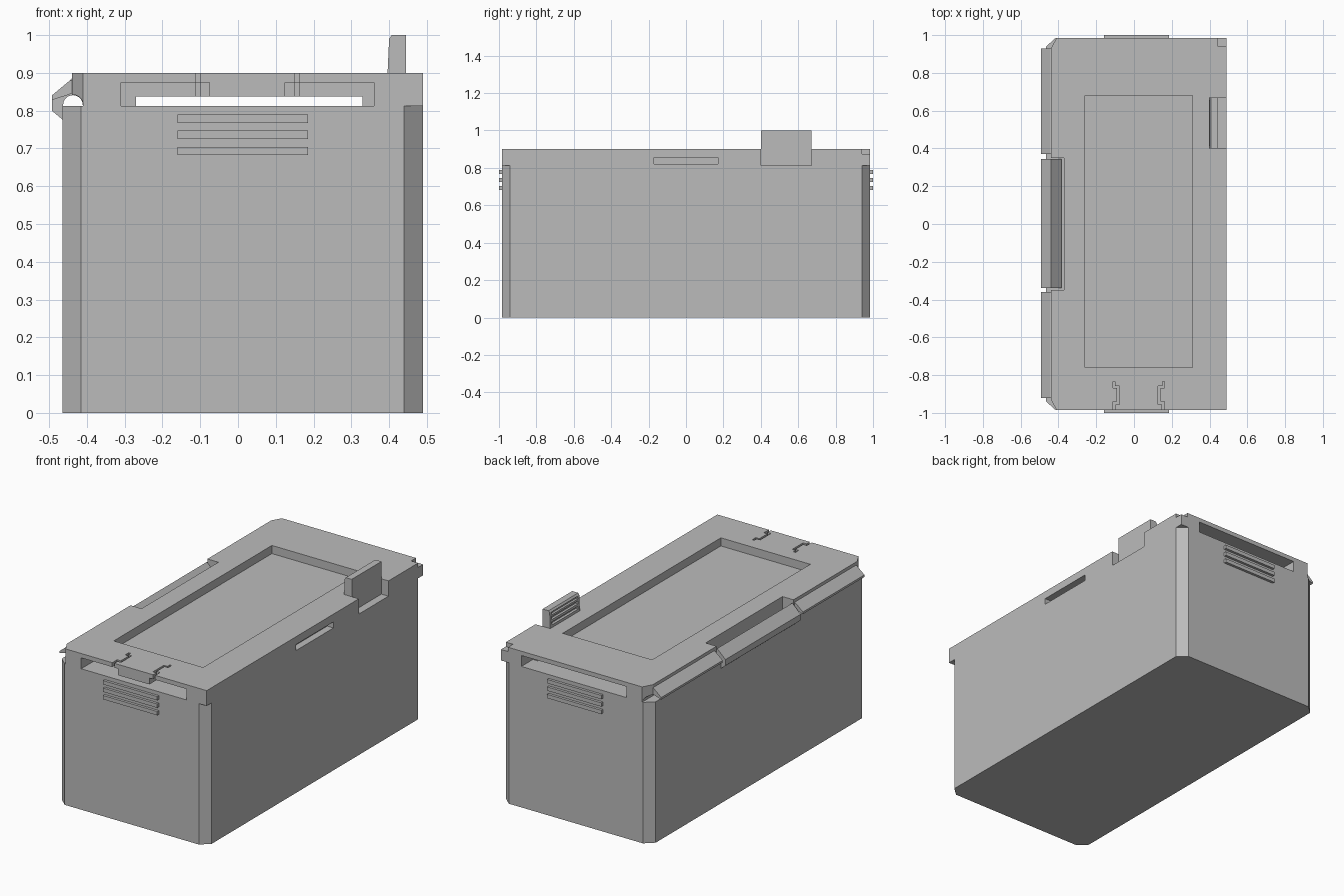
import bpy, bmesh, math
from mathutils import Vector

if "Cube" in bpy.data.objects:
    bpy.data.objects.remove(bpy.data.objects["Cube"], do_unlink=True)

grey = bpy.data.materials.new("plain_grey")
grey.use_nodes = True
grey.diffuse_color = (0.5, 0.5, 0.5, 1)
grey.node_tree.nodes["Principled BSDF"].inputs["Base Color"].default_value = (0.5, 0.5, 0.5, 1)


def prism(name, outline, axis, start, end):
    """Extrude an outline along z (outline is x, y) or along y (outline is x, z)."""
    def place(u, v, d):
        return Vector((u, v, d)) if axis == "z" else Vector((u, d, v))
    bm = bmesh.new()
    low = [bm.verts.new(place(u, v, start)) for u, v in outline]
    high = [bm.verts.new(place(u, v, end)) for u, v in outline]
    bm.faces.new(low)
    bm.faces.new(high)
    for i in range(len(low)):
        j = (i + 1) % len(low)
        bm.faces.new((low[i], low[j], high[j], high[i]))
    bmesh.ops.recalc_face_normals(bm, faces=bm.faces)
    mesh = bpy.data.meshes.new(name)
    bm.to_mesh(mesh)
    bm.free()
    mesh.materials.append(grey)
    obj = bpy.data.objects.new(name, mesh)
    bpy.context.collection.objects.link(obj)
    return obj


def box(name, x0, x1, y0, y1, z0, z1):
    return prism(name, [(x0, y0), (x1, y0), (x1, y1), (x0, y1)], "z", z0, z1)


def carve(target, cutters):
    """Subtract the cutters one after another and keep the resulting mesh."""
    for cutter in cutters:
        cutter.hide_render = True
        mod = target.modifiers.new("cut", "BOOLEAN")
        mod.operation = "DIFFERENCE"
        mod.solver = "EXACT"
        mod.object = cutter
    bpy.context.view_layer.update()
    graph = bpy.context.evaluated_depsgraph_get()
    mesh = bpy.data.meshes.new_from_object(target.evaluated_get(graph))
    target.modifiers.clear()
    target.data = mesh
    for cutter in cutters:
        bpy.data.objects.remove(cutter, do_unlink=True)


def arc(cx, cz, r, steps=12):
    """Half circle over the top, from left to right."""
    return [(cx - r * math.cos(math.pi * i / steps), cz + r * math.sin(math.pi * i / steps))
            for i in range(steps + 1)]


SEAM, TOP, END = 0.812, 0.9, 0.985

# Box body with chamfered upright corners
prism("box_body", [(-0.415, -END), (0.44, -END), (0.49, -0.94), (0.49, 0.94),
                   (0.44, END), (-0.415, END), (-0.465, 0.94), (-0.465, -0.94)],
      "z", 0, SEAM)

# Lid with chamfered hinge-side corners
lid = prism("lid", [(-0.41, -END), (0.49, -END), (0.49, END), (-0.41, END),
                    (-0.44, 0.93), (-0.44, -0.93)], "z", SEAM, TOP)
cuts = [
    box("tray_cut", -0.26, 0.31, -0.76, 0.68, 0.853, 1),
    box("passage_cut", -0.27, 0.33, -1.1, 1.1, 0.75, 0.838),
    box("back_slot_cut", -0.31, 0.36, 0.88, 1.1, 0.75, 0.875),
    box("left_pocket_cut", -0.31, -0.075, -1.1, -0.86, 0.75, 0.875),
    box("right_pocket_cut", 0.125, 0.36, -1.1, -0.86, 0.75, 0.875),
    box("side_slot_cut", 0.45, 0.6, -0.17, 0.17, 0.82, 0.855),
    box("tab_notch_cut", 0.42, 0.6, 0.4, 0.67, 0.7, 1),
    box("corner_notch_cut", 0.445, 0.6, 0.94, 1.1, 0.875, 1),
    box("hinge_pocket_cut", -0.6, -0.37, -0.35, 0.35, 0.7, 1),
    prism("channel_cut", arc(-0.437, 0.815, 0.027) + [(-0.41, 0.7), (-0.464, 0.7)],
          "y", -1.1, 1.1),
]
# Stepped relief slits on both sides of the front clip
for s in (-1, 1):
    for n, (a, b, y0, y1) in enumerate([(0.124, 0.137, -1.1, -0.94),
                                        (0.102, 0.137, -0.955, -0.94),
                                        (0.102, 0.114, -0.955, -0.86),
                                        (0.102, 0.137, -0.867, -0.857),
                                        (0.125, 0.137, -0.867, -0.835)]):
        x0, x1 = sorted((0.025 + s * a, 0.025 + s * b))
        cuts.append(box("slit_cut_%d" % n, x0, x1, y0, y1, 0.83, 1))
carve(lid, cuts)

# Sloped end rails along the hinge side
rail = [(-0.43, 0.885), (-0.445, 0.88), (-0.493, 0.84), (-0.493, 0.828),
        (-0.455, 0.84), (-0.43, 0.85)]
prism("hinge_rail_front", rail, "y", -0.92, -0.36)
prism("hinge_rail_back", rail, "y", 0.37, 0.93)

# Middle hinge flap, hooked over the body and wrapped round the channel
prism("hinge_flap", [(-0.385, 0.83), (-0.44, 0.885), (-0.493, 0.835), (-0.493, 0.8),
                     (-0.463, 0.775)] + arc(-0.437, 0.815, 0.026) + [(-0.385, 0.815)],
      "y", -0.34, 0.345)

# Upright latch tab with finger grooves on its inner face
tab = prism("latch_tab", [(0.392, SEAM), (0.445, SEAM), (0.445, 1), (0.407, 1),
                          (0.4, 0.99)], "y", 0.4, 0.67)
carve(tab, [box("groove_cut", 0.3, 0.412, 0.415, 0.655, z, z + 0.016)
            for z in (0.915, 0.945, 0.972)])

# Grip ribs on both ends
for side, s in (("front", -1), ("back", 1)):
    y0, y1 = sorted((s * 0.97, s * 1.0))
    for i in range(3):
        z = 0.682 + 0.043 * i
        box("%s_grip_rib_%d" % (side, i + 1), -0.16, 0.185, y0, y1, z, z + 0.022)
